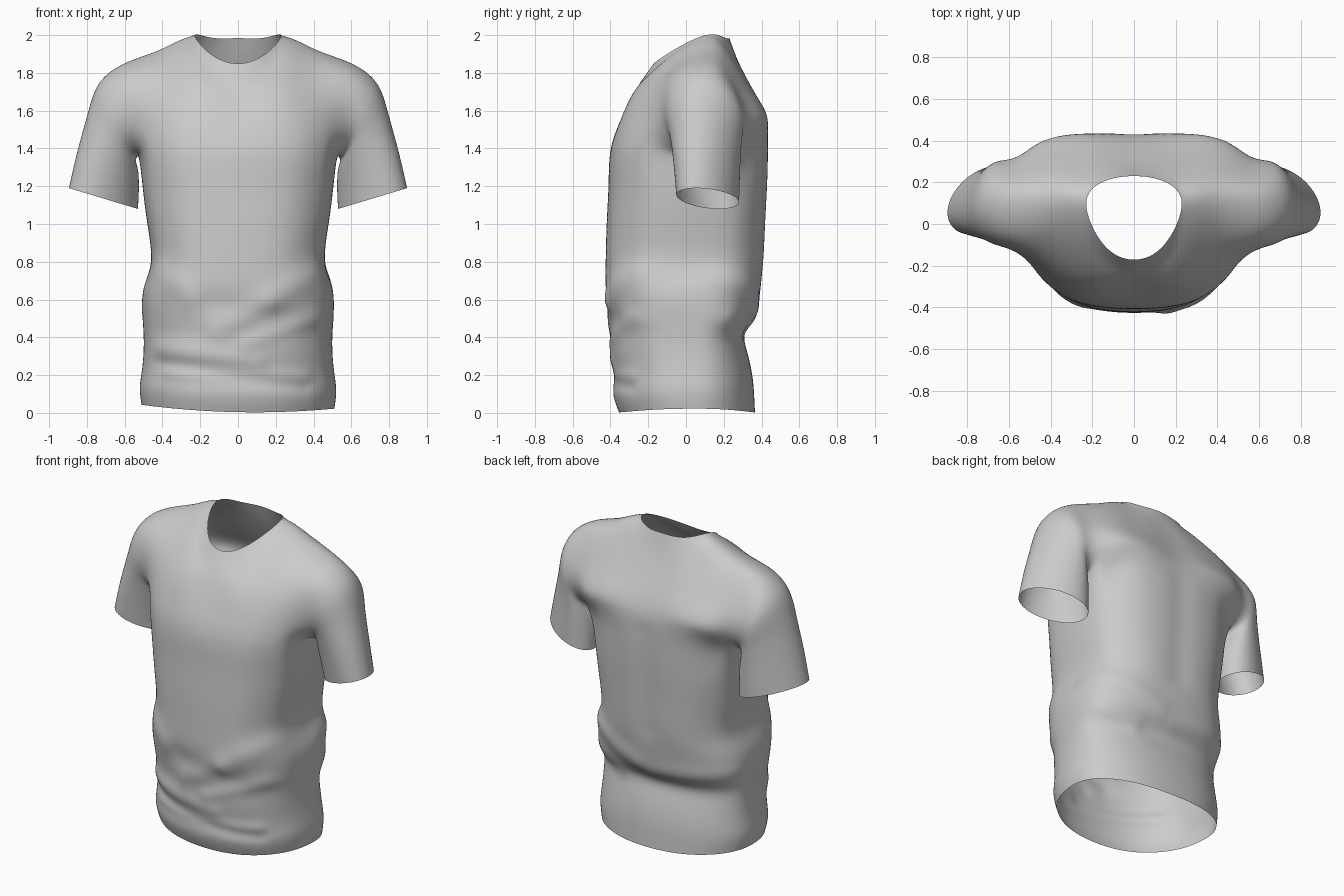
import bpy, bmesh
from math import sin, cos, pi, exp
from mathutils import Vector

if "Cube" in bpy.data.objects:
    bpy.data.objects.remove(bpy.data.objects["Cube"])

verts, faces = [], []

def add(points):
    start = len(verts)
    verts.extend(Vector(p) for p in points)
    return list(range(start, len(verts)))

def strip(a, b, closed=False):
    n = len(a)
    for i in range(n if closed else n - 1):
        j = (i + 1) % n
        faces.append((a[i], a[j], b[j], b[i]))

# Torso tube, right half: z, half width, front y, back y
torso = [(0.0, .51, -.355, .365), (.1, .52, -.385, .36), (.2, .51, -.38, .35),
         (.32, .50, -.395, .325), (.42, .50, -.395, .31), (.52, .505, -.41, .365),
         (.66, .50, -.425, .395), (.8, .46, -.425, .415), (1.0, .48, -.42, .425),
         (1.2, .505, -.41, .435), (1.39, .525, -.40, .44)]

def half_ring(z, w, yf, yb):
    out = []
    q = .92 - .2 * min(1, z / .8)            # rounder at the hem, squarer above
    for i in range(11):
        a = pi * i / 10
        c, s = cos(a), sin(a)
        depth = (.05 - yf) if c > 0 else (yb - .05)
        x = 0 if i in (0, 10) else w * s ** min(.9, q + .06)
        y = .05 if i == 5 else .05 - depth * abs(c) ** q * (1 if c > 0 else -1)
        out.append((x, y, z))
    return out

rings = [half_ring(*t) for t in torso]
x, y, z = rings[-1][5]
rings[-1][5] = (x, .1, 1.35)                 # armpit
rings[-1][6] = (.52, .27, 1.40)
rings = [add(r) for r in rings]
for a, b in zip(rings, rings[1:]):
    strip(a, b)

# Chest and upper back panels, centre to armhole
front = [
    [(0, -.345, 1.55), (.16, -.345, 1.55), (.30, -.315, 1.55), (.43, -.245, 1.54), (.54, -.15, 1.53)],
    [(0, -.27, 1.70), (.14, -.27, 1.71), (.27, -.24, 1.72), (.42, -.175, 1.71), (.57, -.12, 1.69)],
    [(0, -.215, 1.79), (.15, -.175, 1.81), (.26, -.08, 1.885), (.41, -.04, 1.855), (.59, -.04, 1.805)]]
back = [
    [(0, .42, 1.55), (.16, .43, 1.55), (.30, .43, 1.55), (.44, .40, 1.54), (.54, .33, 1.53)],
    [(0, .355, 1.70), (.15, .36, 1.70), (.28, .355, 1.70), (.43, .335, 1.69), (.57, .29, 1.67)],
    [(0, .28, 1.85), (.15, .275, 1.86), (.26, .22, 1.92), (.41, .22, 1.875), (.59, .2, 1.81)]]
shoulder = add([(.23, .1, 2.0), (.41, .1, 1.92), (.60, .1, 1.85)])
neck_front = add([(0, -.17, 1.85), (.145, -.10, 1.90)])
neck_back = add([(0, .23, 1.985), (.14, .205, 1.985)])
f_rows = [rings[-1][:5]] + [add(r) for r in front] + [neck_front + shoulder]
b_rows = [rings[-1][:5:-1]] + [add(r) for r in back] + [neck_back + shoulder]
for rows in (f_rows, b_rows):
    for a, b in zip(rows, rows[1:]):
        strip(a, b)

# Sleeve: bottom x, bottom z, top x, top z, half depth, y centre, twist
sleeve = [(.54, 1.335, .735, 1.745, .205, .1, .01), (.53, 1.29, .795, 1.585, .185, .105, .03),
          (.525, 1.19, .85, 1.385, .168, .11, .05), (.53, 1.08, .895, 1.19, .155, .115, .06)]
armhole = [rings[-1][5]] + [r[4] for r in f_rows] + [r[4] for r in b_rows[-2::-1]]
prev = armhole
for bx, bz, tx, tz, d, yc, twist in sleeve:
    pts = []
    for k in range(10):
        a = 2 * pi * k / 10
        m = (1 - cos(a)) / 2
        pts.append((bx + (tx - bx) * m, yc - d * sin(a) + twist * cos(a), bz + (tz - bz) * m))
    ring = add(pts)
    strip(prev, ring, True)
    prev = ring

# Mirror to the left half
mirror = {}
for i in range(len(verts)):
    p = verts[i]
    if abs(p.x) < 1e-6:
        mirror[i] = i
    else:
        mirror[i] = len(verts)
        verts.append(Vector((-p.x, p.y, p.z)))
faces += [tuple(mirror[i] for i in reversed(f)) for f in faces]

mesh = bpy.data.meshes.new("shirt")
mesh.from_pydata(verts, [], faces)
bm = bmesh.new()
bm.from_mesh(mesh)
bmesh.ops.recalc_face_normals(bm, faces=bm.faces)
bm.to_mesh(mesh)
bm.free()
shirt = bpy.data.objects.new("shirt", mesh)
bpy.context.collection.objects.link(shirt)
sub = shirt.modifiers.new("smooth", 'SUBSURF')
sub.levels = sub.render_levels = 1

def evaluated():
    mesh.update()
    shirt.update_tag()
    deps = bpy.context.evaluated_depsgraph_get()
    deps.update()
    return shirt.evaluated_get(deps), deps

# Push the cage so that the smooth surface passes through the points
for _ in range(5):
    ev = evaluated()[0].data
    moves = [verts[i] - ev.vertices[i].co for i in range(len(verts))]
    for v, m in zip(mesh.vertices, moves):
        v.co += m * .8
sub.levels = sub.render_levels = 3
ev, deps = evaluated()
cloth = bpy.data.meshes.new_from_object(ev, depsgraph=deps)
shirt.modifiers.clear()
shirt.data = cloth

# Cloth folds: side (-1 front, 1 back), x0, z0, x1, z1, width, height
folds = [(-1, .40, .74, .18, .60, .07, .012), (-1, .15, .58, -.10, .44, .07, .014),
         (-1, .40, .50, .05, .37, .05, .010), (-1, -.40, .34, .1, .27, .05, .010),
         (-1, -.35, .20, .35, .19, .04, .008), (-1, -.40, .75, -.25, .62, .07, .010),
         (-1, -.40, .26, .35, .13, .04, -.008), (-1, -.15, .58, .25, .50, .07, -.010),
         (1, 0, 1.4, 0, .8, .09, -.012), (1, .48, .72, .1, .54, .06, .012),
         (1, -.48, .55, 0, .50, .06, .010), (1, .45, .5, .25, .42, .06, .012)]

normals = [v.normal.copy() for v in cloth.vertices]
for v, n in zip(cloth.vertices, normals):
    p = v.co.copy()
    if abs(p.x) < .53:
        h = 0
        for side, x0, z0, x1, z1, w, amp in folds:
            dx, dz = x1 - x0, z1 - z0
            t = max(0, min(1, ((p.x - x0) * dx + (p.z - z0) * dz) / (dx * dx + dz * dz)))
            d2 = (p.x - x0 - t * dx) ** 2 + (p.z - z0 - t * dz) ** 2
            mask = max(0, min(1, side * (p.y - .02) * 5))
            h += amp * mask * exp(-d2 / (w * w))
        v.co += n * h
    # Uneven hem, lifted at the sides
    if p.z < .3:
        lift = .004 + .11 * p.x ** 2 - .02 * p.x
        v.co.z = max(0, v.co.z + lift * (1 - p.z / .3))

for poly in cloth.polygons:
    poly.use_smooth = True
